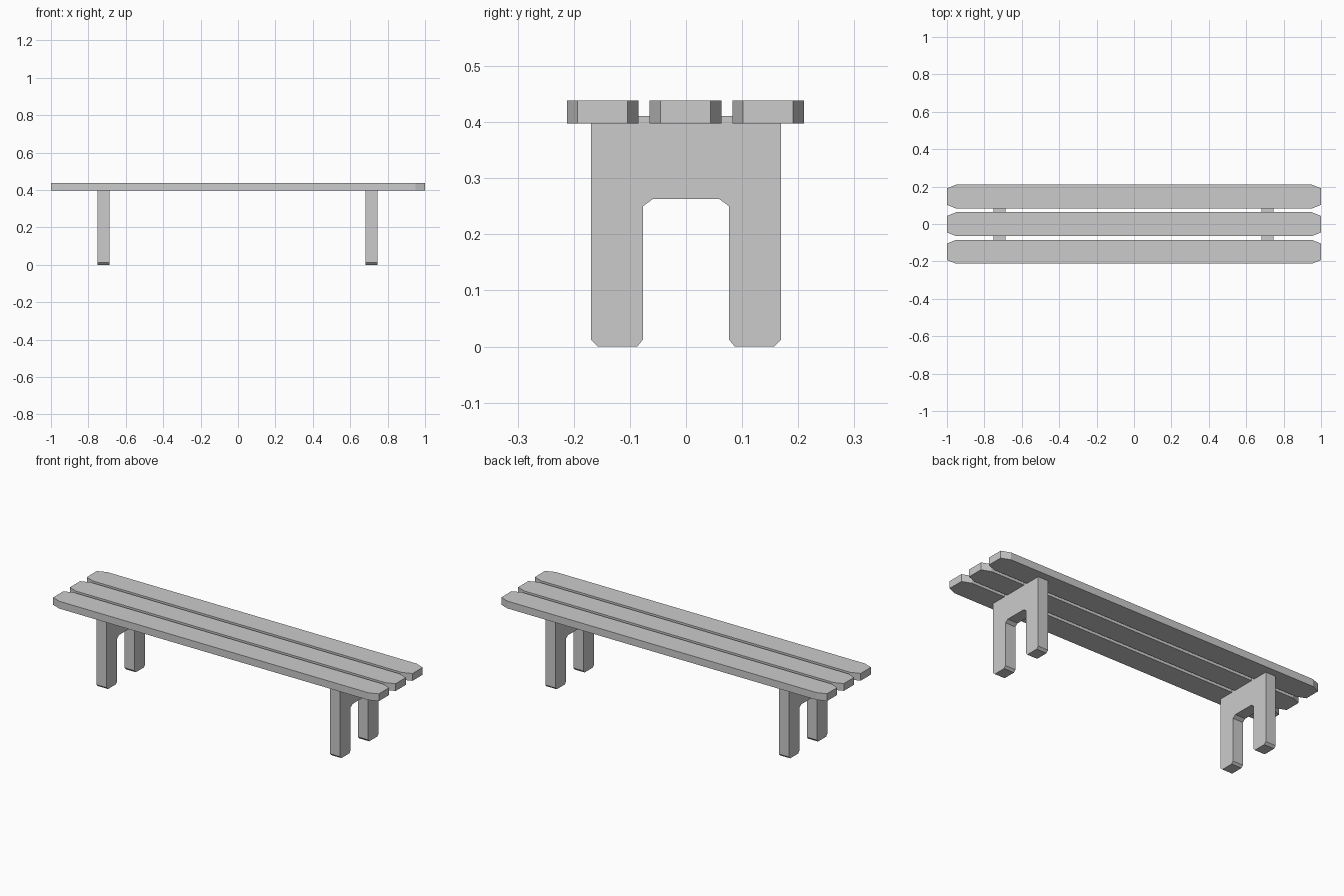
import bpy, bmesh
from mathutils import Vector

if "Cube" in bpy.data.objects:
    bpy.data.objects.remove(bpy.data.objects["Cube"])


def prism(name, points, direction):
    """Extrude a flat outline along a direction into a solid."""
    bm = bmesh.new()
    face = bm.faces.new([bm.verts.new(p) for p in points])
    ext = bmesh.ops.extrude_face_region(bm, geom=[face])
    verts = [g for g in ext["geom"] if isinstance(g, bmesh.types.BMVert)]
    bmesh.ops.translate(bm, vec=Vector(direction), verts=verts)
    bmesh.ops.recalc_face_normals(bm, faces=bm.faces)
    mesh = bpy.data.meshes.new(name)
    bm.to_mesh(mesh)
    bm.free()
    obj = bpy.data.objects.new(name, mesh)
    bpy.context.collection.objects.link(obj)
    return obj


# Seat planks with clipped corners
half_w, cut_x, cut_y = 0.064, 0.05, 0.0195
corner = [(1, half_w - cut_y), (1 - cut_x, half_w)]
outline = (corner + [(-x, y) for x, y in reversed(corner)]
           + [(-x, -y) for x, y in corner]
           + [(x, -y) for x, y in reversed(corner)])
for name, yc in (("front_plank", -0.1485), ("middle_plank", -0.001), ("back_plank", 0.1465)):
    prism(name, [(x, y + yc, 0.398) for x, y in outline], (0, 0, 0.0405))

# Arched leg frames, top edge let into the planks
half = [(0.059, 0.263), (0.077, 0.25), (0.077, 0.012), (0.087, 0),
        (0.157, 0), (0.169, 0.012), (0.169, 0.411)]
profile = half + [(-y, z) for y, z in reversed(half)]
for name, x0 in (("left_leg_frame", -0.75), ("right_leg_frame", 0.683)):
    prism(name, [(x0, y, z) for y, z in profile], (0.062, 0, 0))
